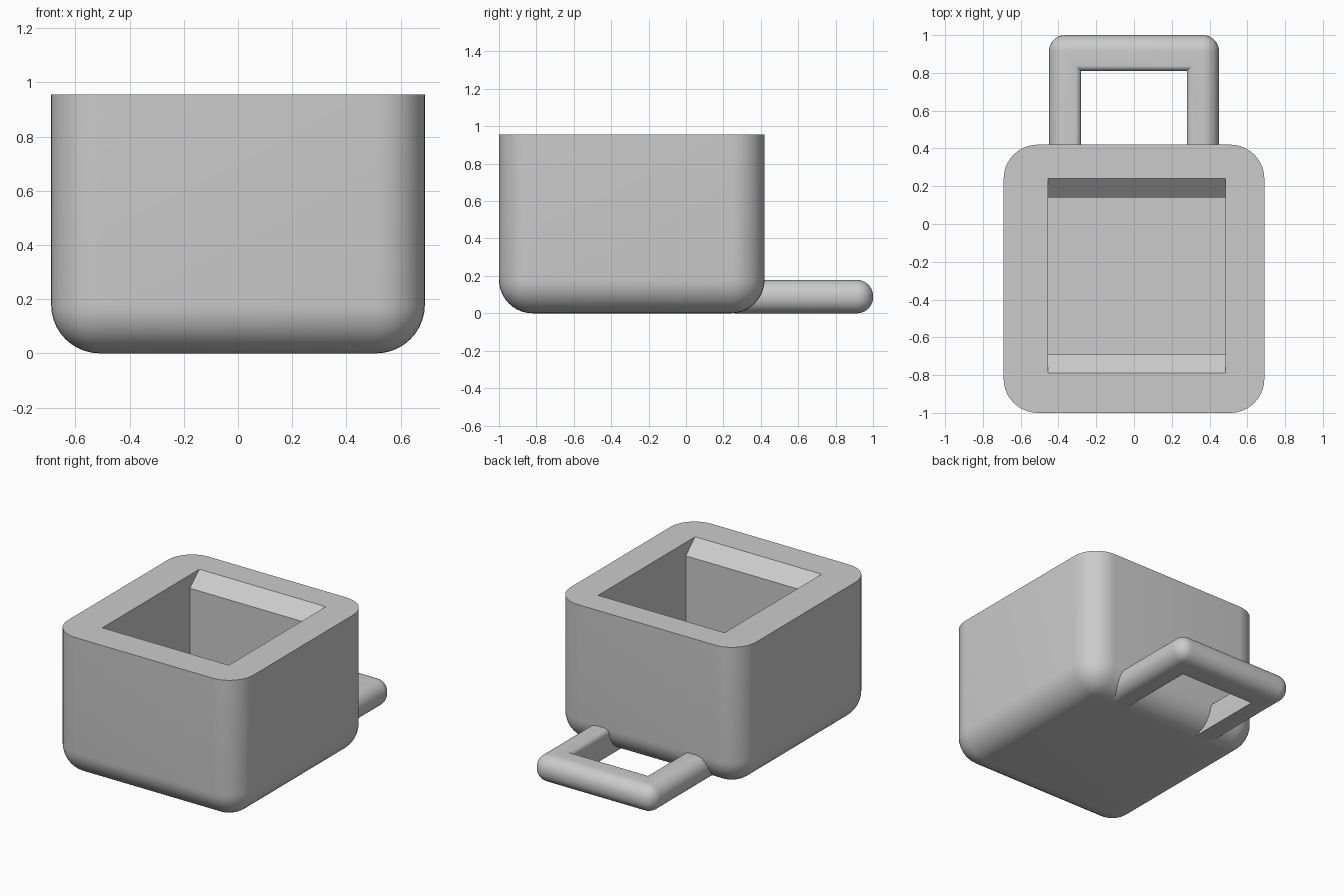
import bpy, bmesh, math

cube = bpy.data.objects.get("Cube")
if cube:
    bpy.data.objects.remove(cube, do_unlink=True)

grey = bpy.data.materials.new("plain grey")
grey.use_nodes = True
GREY = (0.6, 0.6, 0.6, 1)
grey.diffuse_color = GREY
grey.node_tree.nodes["Principled BSDF"].inputs["Base Color"].default_value = GREY


def add_object(name, bm):
    bmesh.ops.recalc_face_normals(bm, faces=bm.faces)
    mesh = bpy.data.meshes.new(name)
    bm.to_mesh(mesh)
    bm.free()
    mesh.materials.append(grey)
    obj = bpy.data.objects.new(name, mesh)
    bpy.context.collection.objects.link(obj)
    return obj


def stack(name, levels):
    """Solid through a stack of rectangles (x0, x1, y0, y1, z)."""
    bm = bmesh.new()
    rings = [[bm.verts.new((x, y, z)) for x, y in ((x0, y0), (x1, y0), (x1, y1), (x0, y1))]
             for x0, x1, y0, y1, z in levels]
    for low, high in zip(rings, rings[1:]):
        for i in range(4):
            j = (i + 1) % 4
            bm.faces.new((low[i], low[j], high[j], high[i]))
    bm.faces.new(rings[0][::-1])
    bm.faces.new(rings[-1])
    return add_object(name, bm)


def rounded_box(name, x, y0, y1, top, radius, keep):
    """Box on the ground, with every edge rounded unless keep(edge) is true."""
    bm = bmesh.new()
    bmesh.ops.create_cube(bm, size=1)
    for v in bm.verts:
        v.co.x *= 2 * x
        v.co.y = y0 if v.co.y < 0 else y1
        v.co.z = 0 if v.co.z < 0 else top
    edges = [e for e in bm.edges if not keep(e)]
    bmesh.ops.bevel(bm, geom=edges, offset=radius, segments=10, profile=0.5,
                    affect='EDGES', clamp_overlap=True)
    return add_object(name, bm)


def cut(obj, cutter):
    mod = obj.modifiers.new("opening", 'BOOLEAN')
    mod.operation = 'DIFFERENCE'
    mod.solver = 'EXACT'
    mod.object = cutter
    bpy.ops.object.select_all(action='DESELECT')
    bpy.context.view_layer.objects.active = obj
    obj.select_set(True)
    bpy.ops.object.modifier_apply(modifier=mod.name)
    bpy.data.objects.remove(cutter, do_unlink=True)
    bpy.ops.object.shade_smooth_by_angle(angle=math.radians(30))


# Body: rounded sides and base, sharp flat rim
TOP = 0.955
body = rounded_box("body", 0.69, -1, 0.42, TOP, 0.18,
                   lambda e: all(v.co.z > 0.5 for v in e.verts))

# Well with sloped lips at the front and back
left, right = -0.455, 0.485
cut(body, stack("well_cutter", [
    (left, right, -0.69, 0.14, 0.2),
    (left, right, -0.69, 0.14, TOP - 0.09),
    (left, right, -0.79, 0.24, TOP),
    (left, right, -0.79, 0.24, TOP + 0.2)]))

# Handle: rounded slab with an opening that flares softly at its upper edge
START = 0.26
handle = rounded_box("handle", 0.45, START, 1, 0.178, 0.085,
                     lambda e: all(v.co.y < START + 0.01 for v in e.verts))
flare = 0.035
levels = [(-0.28, 0.28, 0.1, 0.81, -0.1)]
for i in range(6):
    a = math.radians(18 * i)
    grow = flare * (1 - math.cos(a))
    levels.append((-0.28 - grow, 0.28 + grow, 0.1, 0.81 + grow,
                   0.179 - flare + flare * math.sin(a)))
levels.append((*levels[-1][:4], 0.3))
cut(handle, stack("opening_cutter", levels))
